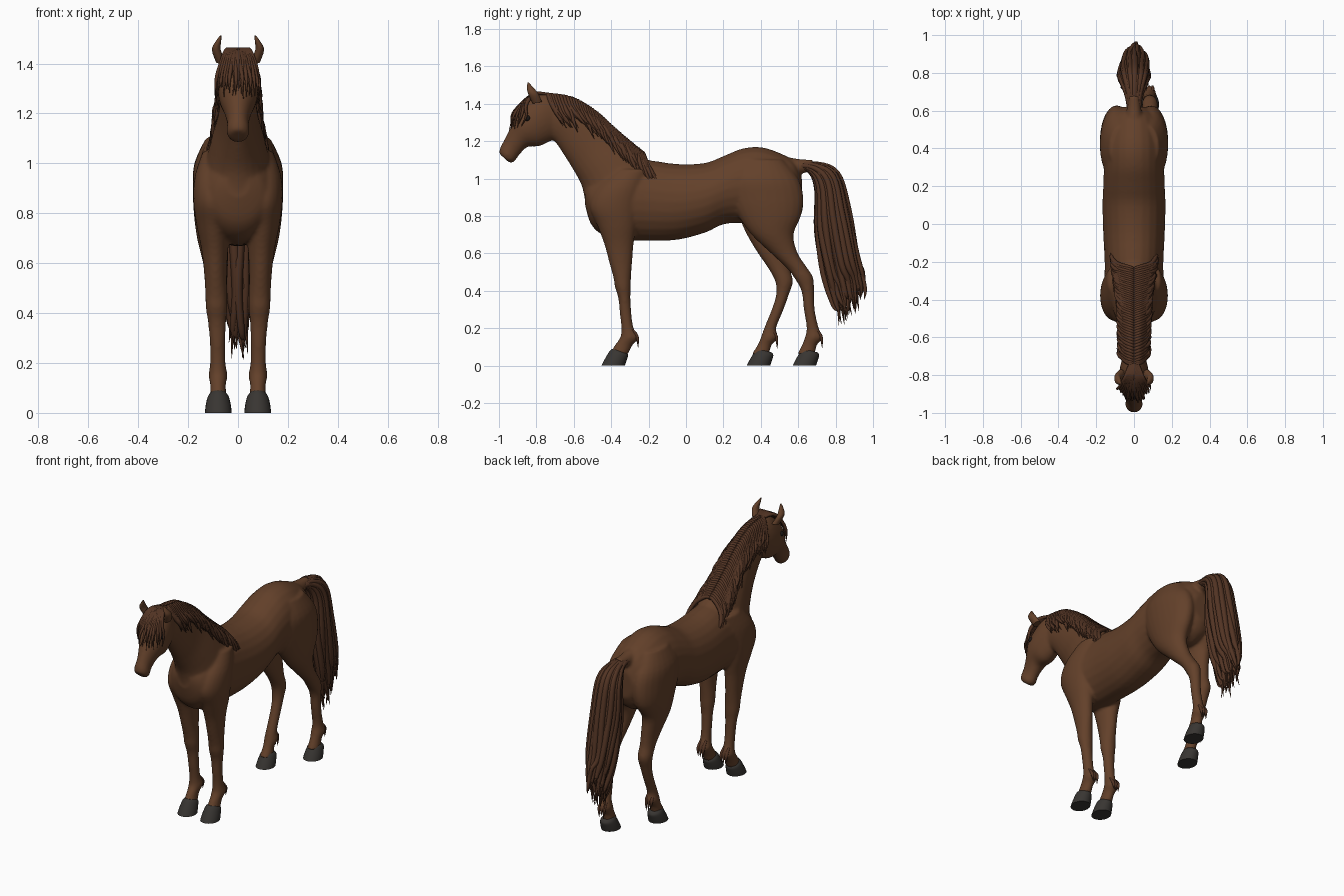
import bpy, bmesh, math, random

random.seed(4)


def material(name, rgb):
    m = bpy.data.materials.new(name)
    m.diffuse_color = (*rgb, 1)
    return m


COAT = material("coat", (0.125, 0.052, 0.023))
HAIR = material("hair", (0.085, 0.034, 0.017))
HOOF = material("hoof", (0.04, 0.036, 0.032))
DARK = material("eye", (0.012, 0.009, 0.008))


def spline(rows, steps):
    """Catmull-Rom through rows of equal length."""
    pts = [rows[0]] + list(rows) + [rows[-1]]
    out = []
    for i in range(1, len(pts) - 2):
        for k in range(steps):
            t = k / steps
            out.append([0.5 * (2 * b + (c - a) * t + (2 * a - 5 * b + 4 * c - d) * t * t
                               + (3 * b - a - 3 * c + d) * t ** 3)
                        for a, b, c, d in zip(*pts[i - 1:i + 3])])
    out.append(list(rows[-1]))
    return out


def loft(bm, rows, side=1, steps=4, n=24):
    """Rows are (y1, z1, y2, z2, centre x, half width): elliptical rings."""
    rings = []
    for y1, z1, y2, z2, cx, hw in spline(rows, steps):
        ring = []
        for k in range(n):
            a = 2 * math.pi * k / n
            c = math.cos(a) / 2
            ring.append(bm.verts.new((side * (cx + hw * math.sin(a)),
                                      (y1 + y2) / 2 + (y1 - y2) * c,
                                      (z1 + z2) / 2 + (z1 - z2) * c)))
        rings.append(ring)
    for r, q in zip(rings, rings[1:]):
        for k in range(n):
            bm.faces.new((r[k], r[k - 1], q[k - 1], q[k]))
    bm.faces.new(rings[0])
    bm.faces.new(rings[-1][::-1])


def level(rows):
    """Leg rows (z, y front, y back, centre x, half width) to loft rows."""
    return [(yf, z, yb, z, cx, hw) for z, yf, yb, cx, hw in rows]


def finish(bm, name, mat, angle=50):
    bmesh.ops.recalc_face_normals(bm, faces=bm.faces)
    me = bpy.data.meshes.new(name)
    bm.to_mesh(me)
    bm.free()
    ob = bpy.data.objects.new(name, me)
    bpy.context.collection.objects.link(ob)
    me.materials.append(mat)
    bpy.ops.object.select_all(action='DESELECT')
    ob.select_set(True)
    bpy.context.view_layer.objects.active = ob
    bpy.ops.object.shade_smooth_by_angle(angle=math.radians(angle))
    return ob


# Trunk: y, top z, bottom z, half width
trunk = [(-.54, .97, .86, .05), (-.51, 1.0, .76, .11), (-.45, 1.05, .70, .143),
         (-.36, 1.09, .675, .16), (-.22, 1.1, .667, .155), (-.05, 1.078, .672, .163),
         (.1, 1.083, .71, .167), (.2, 1.12, .755, .163), (.3, 1.16, .76, .16),
         (.4, 1.168, .74, .16), (.5, 1.137, .72, .15), (.58, 1.09, .76, .115),
         (.62, 1.0, .83, .06)]
neck = [(-.05, 1.06, -.40, .72, 0, .13), (-.20, 1.1, -.52, .83, 0, .135),
        (-.30, 1.175, -.557, .96, 0, .112), (-.41, 1.27, -.605, 1.05, 0, .085),
        (-.52, 1.365, -.655, 1.13, 0, .071), (-.62, 1.425, -.695, 1.19, 0, .066),
        (-.72, 1.45, -.72, 1.21, 0, .062)]
head = [(-.68, 1.44, -.69, 1.22, 0, .055), (-.77, 1.455, -.745, 1.19, 0, .074),
        (-.85, 1.41, -.79, 1.172, 0, .08), (-.898, 1.36, -.845, 1.17, 0, .073),
        (-.935, 1.28, -.875, 1.145, 0, .054), (-.97, 1.21, -.90, 1.115, 0, .043),
        (-.993, 1.165, -.92, 1.088, 0, .046), (-1.0, 1.135, -.945, 1.085, 0, .034)]

# Legs: z, front y, back y, centre x, half width
front_leg = [(1.05, -.38, -.2, .085, .055), (.95, -.48, -.23, .095, .078),
             (.85, -.515, -.25, .1, .079), (.75, -.475, -.265, .1, .066),
             (.65, -.437, -.28, .093, .053), (.55, -.41, -.288, .09, .045),
             (.47, -.388, -.294, .087, .044), (.42, -.38, -.295, .086, .043),
             (.36, -.362, -.297, .084, .036), (.28, -.354, -.292, .082, .031),
             (.2, -.346, -.28, .081, .031), (.15, -.352, -.252, .08, .038),
             (.11, -.38, -.285, .08, .031), (.06, -.41, -.31, .079, .035)]
thigh = [(1.1, .29, .52, .07, .06), (1.0, .225, .6, .085, .09), (.9, .235, .628, .09, .091),
         (.8, .28, .615, .097, .08)]
rear_shin = [(.7, .35, .575, .1, .064), (.6, .455, .598, .09, .05), (.52, .54, .65, .085, .042),
             (.47, .578, .68, .084, .042), (.4, .617, .685, .083, .034),
             (.3, .63, .688, .082, .03), (.2, .645, .71, .081, .031), (.15, .635, .732, .08, .038),
             (.11, .62, .7, .08, .031), (.06, .595, .69, .079, .035)]
forward_shin = [(.7, .325, .55, .1, .064), (.6, .385, .548, .09, .05), (.52, .44, .555, .085, .042),
                (.45, .477, .572, .084, .042), (.38, .482, .55, .083, .034),
                (.3, .458, .522, .082, .03), (.2, .418, .482, .081, .031),
                (.15, .4, .492, .08, .038), (.11, .383, .458, .08, .031),
                (.06, .35, .445, .079, .035)]

bm = bmesh.new()
loft(bm, [(y, zt, y, zb, 0, w) for y, zt, zb, w in trunk])
loft(bm, neck)
loft(bm, head)
for s in (1, -1):
    loft(bm, level(front_leg), s)
loft(bm, level(thigh + rear_shin), 1)
loft(bm, level(thigh + forward_shin), -1)
# Tail dock
loft(bm, [(.52, 1.12, .52, 1.02, 0, .05), (.6, 1.105, .59, 1.02, 0, .04),
          (.68, 1.1, .67, 1.04, 0, .03)])
body = finish(bm, "horse_body", COAT)
# Fuse all body masses into one skin
rm = body.modifiers.new("fuse", 'REMESH')
rm.mode = 'VOXEL'
rm.voxel_size = 0.009
rm.use_smooth_shade = True
sm = body.modifiers.new("soften", 'SMOOTH')
sm.factor = 0.5
sm.iterations = 5

# Hooves, offset by the y of each toe
for name, s, toe in (("front_hoof_right", 1, -.452), ("front_hoof_left", -1, -.452),
                     ("hind_hoof_right", 1, .57), ("hind_hoof_left", -1, .325)):
    bm = bmesh.new()
    loft(bm, [(toe, 0, toe + .125, 0, .079, .054), (toe + .018, .035, toe + .135, .03, .079, .05),
              (toe + .042, .075, toe + .142, .055, .079, .042),
              (toe + .055, .09, toe + .135, .07, .079, .03)], s)
    finish(bm, name, HOOF)

# Ears and eyes
for s, label in ((1, "right"), (-1, "left")):
    bm = bmesh.new()
    loft(bm, [(-.82, 1.4, -.77, 1.41, .068, .02), (-.845, 1.455, -.79, 1.455, .087, .018),
              (-.85, 1.49, -.82, 1.49, .078, .011), (-.847, 1.513, -.84, 1.513, .069, .002)], s, n=14)
    finish(bm, "ear_" + label, COAT)
    bpy.ops.mesh.primitive_uv_sphere_add(segments=16, ring_count=10, radius=.017,
                                         location=(s * .066, -.848, 1.322))
    eye = bpy.context.object
    eye.name = "eye_" + label
    eye.data.materials.append(DARK)
    bpy.ops.object.shade_smooth()


def hair(name, strands):
    """One curve object; each strand is a list of (x, y, z, radius)."""
    cu = bpy.data.curves.new(name, 'CURVE')
    cu.dimensions = '3D'
    cu.bevel_depth = 1
    cu.bevel_resolution = 1
    cu.use_fill_caps = True
    for strand in strands:
        pts = spline(strand, 5)
        sp = cu.splines.new('POLY')
        sp.points.add(len(pts) - 1)
        for p, (x, y, z, r) in zip(sp.points, pts):
            p.co = (x, y, z, 1)
            p.radius = max(r, .001)
        sp.use_smooth = True
    cu.materials.append(HAIR)
    bpy.context.collection.objects.link(bpy.data.objects.new(name, cu))


R = random.uniform

# Tail: strands spread over an elliptical bundle
strands = []
for i in range(60):
    a, r = i * 2.4, math.sqrt((i + .5) / 60)
    s, u = .5 + .5 * r * math.cos(a), r * math.sin(a)
    strands.append([(.02 * u, .57, 1.065, .012), (.035 * u, .66 + .03 * s, 1.04 + .04 * s, .015),
                    (.065 * u, .7 + .11 * s, .94 + .09 * s, .018),
                    (.075 * u, .7 + .17 * s, .72 + .12 * s, .02),
                    (.065 * u + R(-.01, .01), .735 + .19 * s + R(-.01, .01), .49 + .1 * s, .018),
                    (.045 * u + R(-.01, .01), .78 + .18 * s, .33 + .13 * s + R(-.04, .05), .012),
                    (.03 * u + R(-.02, .02), .8 + .16 * s + R(-.01, .02),
                     .19 + .16 * s + R(-.02, .14), .001)])
hair("tail", strands)

# Mane: locks falling from the crest to both sides
crest = spline([(-.75, 1.447), (-.62, 1.425), (-.5, 1.355), (-.4, 1.265), (-.3, 1.18), (-.21, 1.11)], 9)
strands = []
for i, (y, z) in enumerate(crest[:-4]):
    t = i / len(crest)
    w = .062 + .055 * t * t
    for s in (1, -1):
        for _ in range(2):
            d, e = R(.05, .11) + .03 * t, R(.03, .075)
            strands.append([(-s * .008, y, z - .012, .008), (s * .022, y + .012, z + .002, .012),
                            (s * w * .8, y + .03, z - .045, .013),
                            (s * (w + R(.005, .018)), y + .03 + e / 2, z - .06 - d / 2, .011),
                            (s * (w + R(.005, .03)), y + .04 + e, z - .075 - d, .001)])
hair("mane", strands)

# Forelock over the brow
strands = []
for i in range(17):
    u = i / 8 - 1
    strands.append([(.02 * u, -.74, 1.452, .008), (.045 * u, -.81, 1.452, .011),
                    (.07 * u, -.885 + .03 * u * u, 1.395, .01),
                    (.085 * u + R(-.01, .01), -.92 + .06 * u * u + R(-.02, .01), 1.335, .007),
                    (.09 * u, -.935 + .07 * u * u + R(-.02, .01), 1.28 + R(-.04, .03), .001)])
hair("forelock", strands)

# Feather tufts behind the fetlocks
strands = []
for s, y in ((1, -.262), (-1, -.262), (1, .722), (-1, .482)):
    for k in (-1, 0, 1):
        strands.append([(s * .08 + .016 * k, y - .03, .2, .006), (s * .08 + .018 * k, y, .155, .01),
                        (s * .08 + .014 * k, y + .006, .1 + R(-.01, .01), .001)])
hair("fetlock_tufts", strands)
